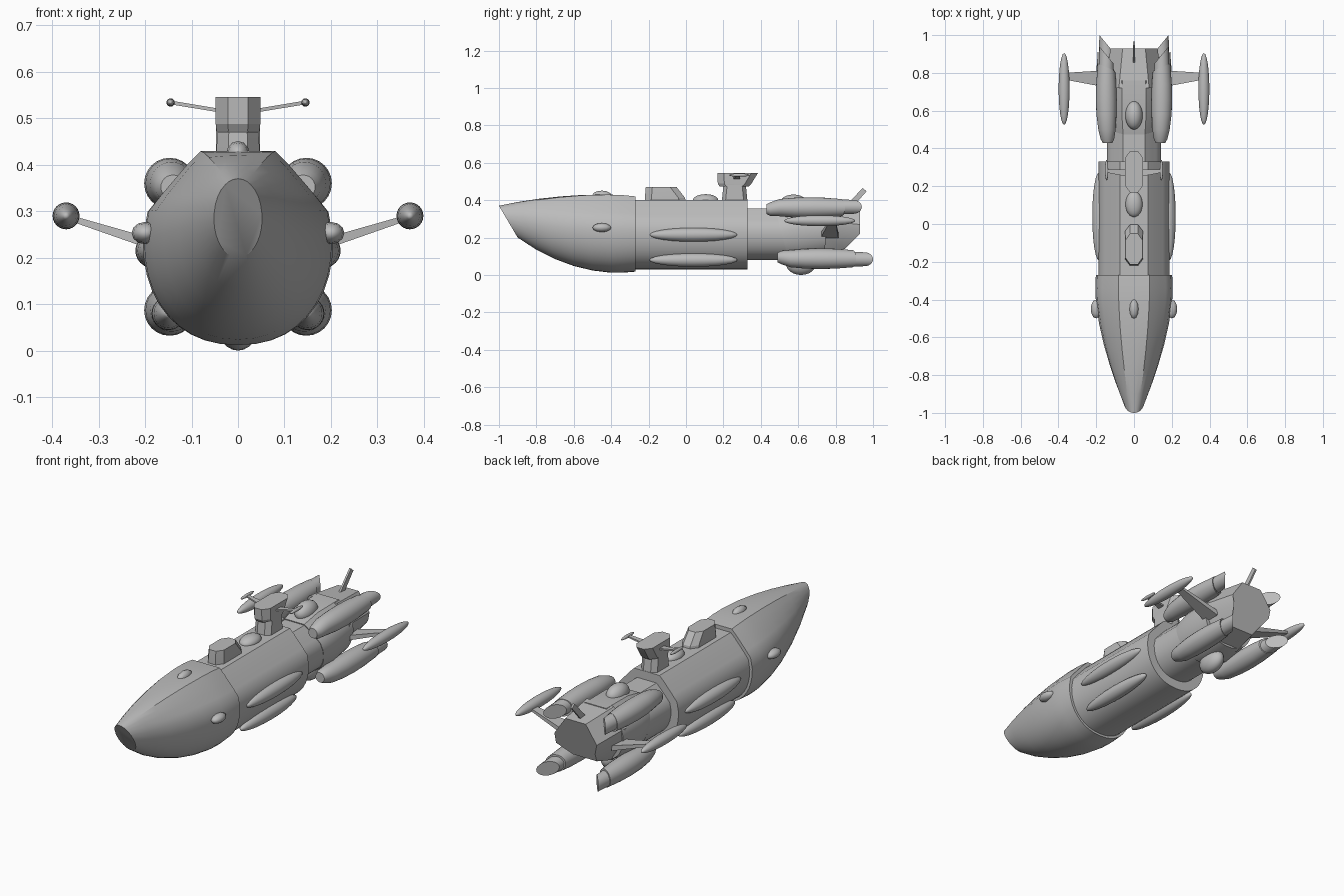
import bpy, bmesh
from math import sin, cos, pi, radians, atan2
from mathutils import Vector

if "Cube" in bpy.data.objects:
    bpy.data.objects.remove(bpy.data.objects["Cube"], do_unlink=True)

GREY = (0.5, 0.5, 0.5, 1)
grey = bpy.data.materials.new("hull_grey")
grey.diffuse_color = GREY
grey.use_nodes = True
grey.node_tree.nodes["Principled BSDF"].inputs["Base Color"].default_value = GREY


def finish(name, bm, angle=30):
    bmesh.ops.recalc_face_normals(bm, faces=bm.faces)
    mesh = bpy.data.meshes.new(name)
    bm.to_mesh(mesh)
    bm.free()
    obj = bpy.data.objects.new(name, mesh)
    bpy.context.collection.objects.link(obj)
    mesh.materials.append(grey)
    bpy.ops.object.select_all(action='DESELECT')
    obj.select_set(True)
    bpy.context.view_layer.objects.active = obj
    bpy.ops.object.shade_smooth_by_angle(angle=radians(angle))
    return obj


def loft(name, rings, angle=30):
    """Skin a list of equal-length point loops and cap both ends."""
    bm = bmesh.new()
    loops = [[bm.verts.new(p) for p in ring] for ring in rings]
    n = len(loops[0])
    for a, b in zip(loops, loops[1:]):
        for i in range(n):
            j = (i + 1) % n
            bm.faces.new((a[i], a[j], b[j], b[i]))
    bm.faces.new(loops[0])
    bm.faces.new(loops[-1])
    return finish(name, bm, angle)


def ellipsoid(name, center, size, tilt=0, segs=24):
    """Ellipsoid with its poles along y."""
    bm = bmesh.new()
    bmesh.ops.create_uvsphere(bm, u_segments=segs, v_segments=segs // 2, radius=1)
    for v in bm.verts:
        x, y, z = v.co.x * size[0], v.co.z * size[1], v.co.y * size[2]
        v.co = Vector((x * cos(tilt) - z * sin(tilt), y,
                       x * sin(tilt) + z * cos(tilt))) + Vector(center)
    return finish(name, bm, 40)


# Hull cross-section: flat deck, slanted shoulders, round belly (unit width, unit height)
half = [(0.2, 1), (0.4, 1), (0.54, 0.93), (0.68, 0.85), (0.82, 0.77), (0.95, 0.69)]
half += [(cos(t) ** 0.9, 0.55 - 0.55 * sin(t) ** 0.9)
         for t in (i * pi / 20 for i in range(10))]
section = [(0, 1)] + half + [(0, 0)] + [(-x, z) for x, z in reversed(half)]


def hull_ring(y_top, y_low, z_top, z_low, width, roundness=0):
    ring = []
    for x, z in section:
        a = atan2(z - 0.5, x * 0.5)
        x += (cos(a) - x) * roundness
        z += (0.5 + 0.5 * sin(a) - z) * roundness
        ring.append((x * width, y_low + (y_top - y_low) * z, z_low + (z_top - z_low) * z))
    return ring


# Bow with raked, rounded nose
loft("bow", [hull_ring(*s) for s in (
    (-1.0, -0.9, 0.37, 0.20, 0.052, 1),
    (-0.9, -0.8, 0.39, 0.135, 0.092, 0.75),
    (-0.79, -0.7, 0.407, 0.085, 0.128, 0.5),
    (-0.67, -0.6, 0.42, 0.048, 0.16, 0.3),
    (-0.55, -0.5, 0.428, 0.024, 0.185, 0.15),
    (-0.42, -0.4, 0.43, 0.012, 0.202, 0.05),
    (-0.34, -0.34, 0.427, 0.012, 0.205, 0),
    (-0.27, -0.27, 0.42, 0.018, 0.202, 0))])

# Middle hull, recessed neck and stern block
loft("middle_hull", [hull_ring(y, y, 0.40, 0.03, 0.187) for y in (-0.28, 0.33)])
loft("neck", [hull_ring(y, y, 0.355, 0.08, 0.143) for y in (0.32, 0.56)])
loft("stern", [hull_ring(*s) for s in (
    (0.475, 0.55, 0.36, 0.075, 0.145),
    (0.58, 0.62, 0.385, 0.07, 0.16),
    (0.76, 0.74, 0.385, 0.095, 0.155))])


# Faceted tail: shoulder-wide rear, undercut below
def tail_ring(points):
    return points + [(-x, y, z) for x, y, z in reversed(points)]


loft("tail", [
    tail_ring([(0.08, 0.72, 0.385), (0.152, 0.72, 0.29), (0.15, 0.72, 0.22), (0.075, 0.72, 0.1)]),
    tail_ring([(0.06, 0.93, 0.365), (0.125, 0.93, 0.27), (0.115, 0.93, 0.22), (0.07, 0.85, 0.14)])])


def round_ring(y, cx, cz, r, shear=0, side=1):
    return [(side * (cx + r * cos(t)), y + shear * cos(t), cz + r * sin(t))
            for t in (i * pi / 12 for i in range(24))]


# Four engine nacelles with slant-cut nozzles, wing pods and flank pods
for side, word in ((1, "left"), (-1, "right")):
    for level, cz, y0 in (("upper", 0.36, 0.43), ("lower", 0.087, 0.49)):
        drop = -0.008 if level == "upper" else 0.006
        body = ((0, 0.14, drop, 0.026), (0.02, 0.141, drop, 0.036), (0.07, 0.143, 0, 0.046),
                (0.15, 0.146, 0, 0.053), (0.23, 0.147, 0, 0.055), (0.31, 0.147, 0, 0.053),
                (0.4, 0.146, 0, 0.046))
        loft(f"{word}_{level}_nacelle",
             [round_ring(y0 + y, cx, cz + dz, r, 0.02 if y > 0.35 else 0, side)
              for y, cx, dz, r in body])
        loft(f"{word}_{level}_nozzle",
             [round_ring(y0 + y, 0.146, cz - drop * 0.5, r, s, side)
              for y, r, s in ((0.36, 0.042, 0.02), (0.465, 0.037, 0.045))])
        # Long flank pods along the middle hull
    ellipsoid(f"{word}_upper_flank_pod", (side * 0.184, 0.04, 0.215), (0.037, 0.235, 0.037))
    ellipsoid(f"{word}_lower_flank_pod", (side * 0.15, 0.04, 0.08), (0.036, 0.235, 0.036))

    # Wing strut and tip pod
    ellipsoid(f"{word}_wing_pod", (side * 0.37, 0.715, 0.29), (0.029, 0.19, 0.029))
    loft(f"{word}_wing_strut", [
        [(side * x, ya, z - h), (side * x, yb, z - h), (side * x, yb, z + h), (side * x, ya, z + h)]
        for x, z, ya, yb, h in ((0.13, 0.212, 0.72, 0.815, 0.014),
                                (0.37, 0.288, 0.765, 0.8, 0.006))])

    # Bow blister on the flank
    ellipsoid(f"{word}_bow_blister", (side * 0.2, -0.45, 0.253), (0.029, 0.05, 0.024), 0, 12)

    # Lookout antenna with elongated bead
    loft(f"{word}_antenna_arm", [
        [(side * x, y - w, z - 0.004), (side * x, y + w, z - 0.004),
         (side * x, y + w, z + 0.004), (side * x, y - w, z + 0.004)]
        for x, y, z, w in ((0.03, 0.27, 0.515, 0.02), (0.145, 0.28, 0.534, 0.008))])
    ellipsoid(f"{word}_antenna_bead", (side * 0.145, 0.285, 0.534), (0.009, 0.055, 0.009), 0, 16)

# Deck and keel domes
ellipsoid("top_bow_blister", (0, -0.45, 0.424), (0.025, 0.052, 0.027), 0, 12)
ellipsoid("deck_dome", (0, 0.105, 0.4), (0.045, 0.068, 0.032))
ellipsoid("stern_dome", (0, 0.575, 0.38), (0.046, 0.075, 0.05))
ellipsoid("keel_dome", (0, 0.615, 0.06), (0.046, 0.08, 0.06))


def deck_ring(y0, y1, z, w, chamfer=0.035):
    """Stretched octagon lying flat."""
    n = w * 0.45
    return [(-n, y0, z), (n, y0, z), (w, y0 + chamfer, z), (w, y1 - chamfer, z),
            (n, y1, z), (-n, y1, z), (-w, y1 - chamfer, z), (-w, y0 + chamfer, z)]


# Forward deckhouse and lookout tower
loft("deckhouse", [deck_ring(-0.22, 0.0, 0.38, 0.048), deck_ring(-0.22, -0.005, 0.412, 0.048),
                   deck_ring(-0.215, -0.05, 0.47, 0.044)], 20)
loft("tower_column", [deck_ring(0.19, 0.33, 0.38, 0.047, 0.02),
                      deck_ring(0.2, 0.32, 0.48, 0.047, 0.02)], 20)
loft("tower_head", [deck_ring(0.18, 0.335, 0.472, 0.046), deck_ring(0.17, 0.35, 0.488, 0.048),
                    deck_ring(0.168, 0.385, 0.546, 0.048)], 20)

# Swept tail fin
loft("tail_fin", [[(x, 0.83, 0.345), (x, 0.875, 0.345), (x, 0.965, 0.447), (x, 0.945, 0.465)]
                  for x in (-0.005, 0.005)])
